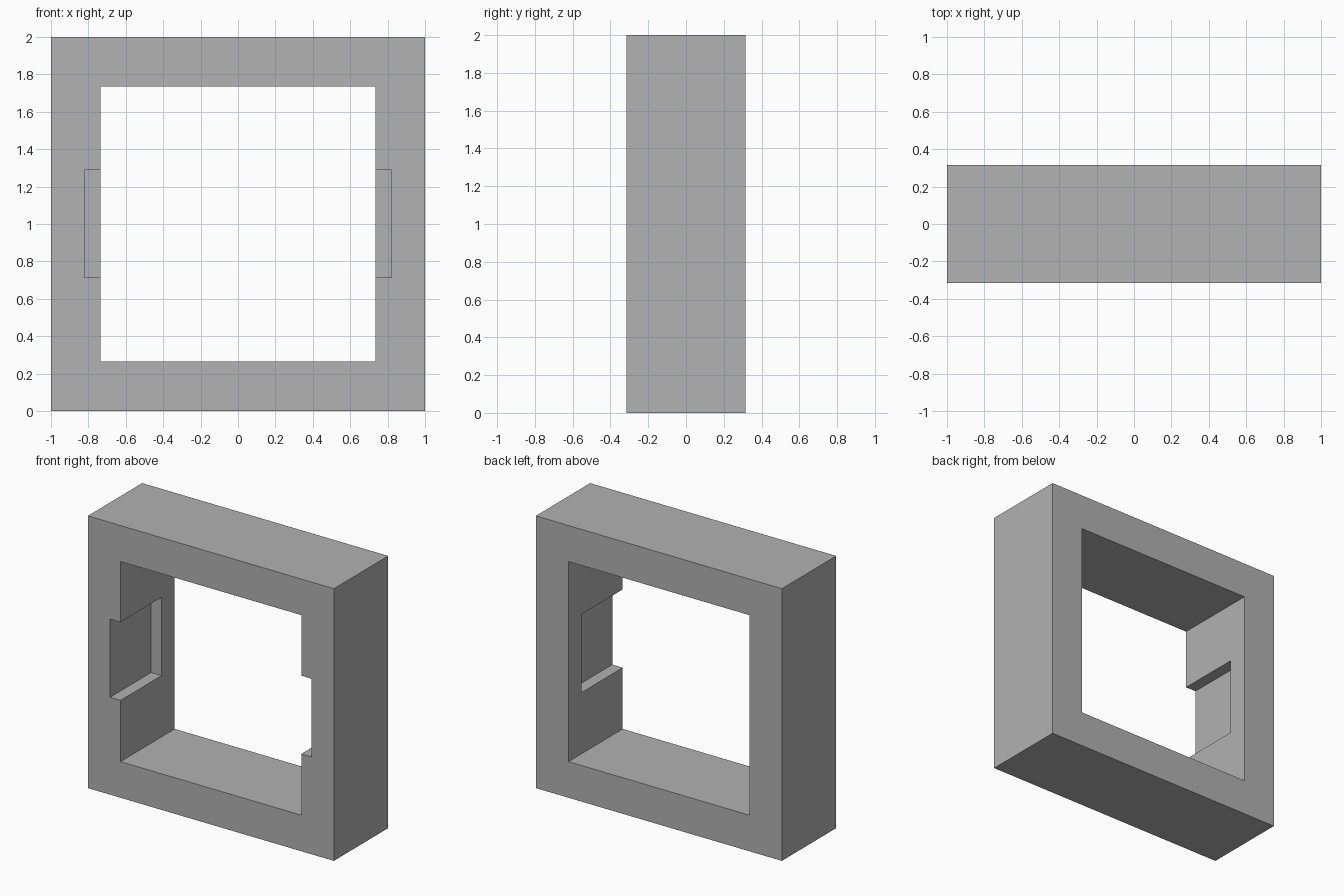
import bpy

cube = bpy.data.objects.get("Cube")
if cube:
    bpy.data.objects.remove(cube, do_unlink=True)

DEPTH = 0.63          # front to back
FRONT = -DEPTH / 2
NOTCH_BACK = 0.163    # notches stop short of the back face

grey = bpy.data.materials.new("plain grey")
grey.use_nodes = True
colour = (0.445, 0.445, 0.445, 1)
grey.diffuse_color = colour
grey.node_tree.nodes["Principled BSDF"].inputs["Base Color"].default_value = colour


def box(name, low, high):
    """Box between two opposite corners."""
    centre = [(a + b) / 2 for a, b in zip(low, high)]
    bpy.ops.mesh.primitive_cube_add(size=1, location=centre)
    obj = bpy.context.object
    obj.name = name
    obj.scale = [b - a for a, b in zip(low, high)]
    bpy.ops.object.transform_apply(location=True, rotation=False, scale=True)
    obj.data.materials.append(grey)
    return obj


def cut(target, cutter):
    """Subtract the cutter, then discard it."""
    cutter.hide_render = True
    mod = target.modifiers.new("cut", "BOOLEAN")
    mod.operation = "DIFFERENCE"
    mod.solver = "EXACT"
    mod.object = cutter
    bpy.context.view_layer.objects.active = target
    bpy.ops.object.modifier_apply(modifier=mod.name)
    bpy.data.objects.remove(cutter, do_unlink=True)


# Square frame with a through opening
frame = box("square_frame", (-1, FRONT, 0), (1, -FRONT, 2))
cut(frame, box("opening_cutter", (-0.735, -1, 0.265), (0.735, 1, 1.735)))

# One wide cutter makes both side notches, open at the front
cut(frame, box("notch_cutter", (-0.82, -1, 0.715), (0.82, NOTCH_BACK, 1.29)))
